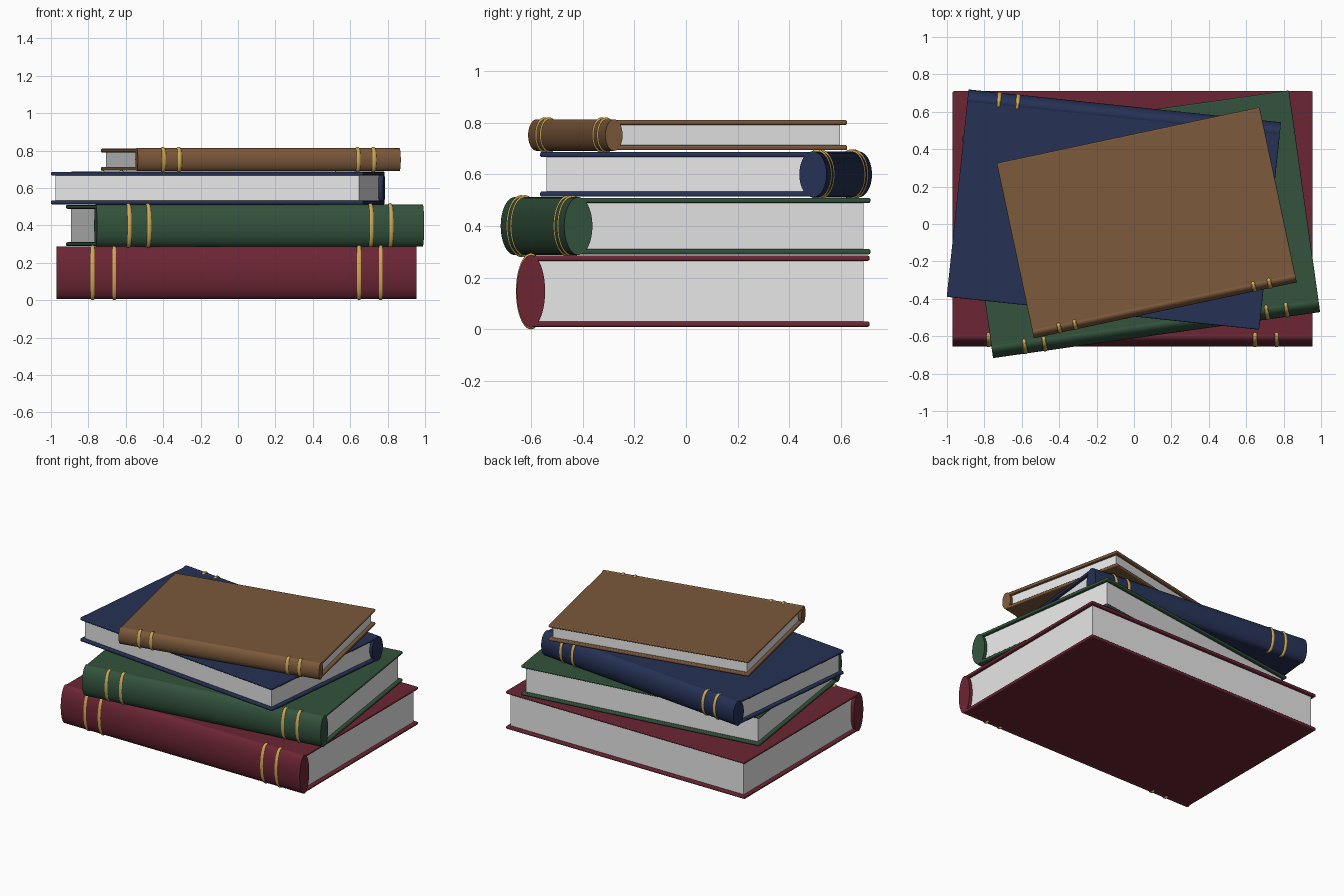
import bpy
from math import radians, pi
from mathutils import Matrix, Vector

cube = bpy.data.objects.get("Cube")
if cube:
    bpy.data.objects.remove(cube, do_unlink=True)


def material(name, rgb):
    m = bpy.data.materials.new(name)
    m.use_nodes = True
    m.diffuse_color = (*rgb, 1)
    m.node_tree.nodes["Principled BSDF"].inputs["Base Color"].default_value = (*rgb, 1)
    return m


PAPER = material("paper", (0.8, 0.8, 0.8))
GOLD = material("gold", (0.62, 0.4, 0.09))
COVER = 0.02   # cover thickness
INSET = 0.024  # how far the pages sit inside the covers


def finish(name, mat, turn, smooth=True):
    """Name and colour the active object, then turn it with its book."""
    ob = bpy.context.object
    ob.name = name
    ob.data.materials.append(mat)
    bpy.ops.object.transform_apply(location=True, rotation=True, scale=True)
    ob.data.transform(turn)
    if smooth:
        bpy.ops.object.shade_smooth_by_angle(angle=radians(35))
    return ob


def box(name, mat, turn, lo, hi, bevel=0):
    lo, hi = Vector(lo), Vector(hi)
    bpy.ops.mesh.primitive_cube_add(size=1, location=(lo + hi) / 2)
    bpy.context.object.scale = hi - lo
    ob = finish(name, mat, turn, smooth=False)
    if bevel:
        mod = ob.modifiers.new("rounded_edges", "BEVEL")
        mod.width = bevel
        mod.segments = 3


def book(name, mat, angle, x_mid, length, y_spine, y_edge, spine_depth, z0, z1):
    turn = Matrix.Rotation(radians(angle), 4, "Z")
    x0, x1 = x_mid - length / 2, x_mid + length / 2
    ya, yb = sorted((y_spine, y_edge))
    inset = INSET if y_edge > y_spine else -INSET
    pa, pb = sorted((y_spine, y_edge - inset))
    z_mid = (z0 + z1) / 2
    spine_h = (z1 - z0) / 2 + 0.0025

    # covers and page block
    box(name + "_bottom_cover", mat, turn, (x0, ya, z0), (x1, yb, z0 + COVER), 0.007)
    box(name + "_top_cover", mat, turn, (x0, ya, z1 - COVER), (x1, yb, z1), 0.007)
    box(name + "_pages", PAPER, turn, (x0 + INSET, pa, z0 + COVER - 0.002),
        (x1 - INSET, pb, z1 - COVER + 0.002))

    # oval spine
    bpy.ops.mesh.primitive_cylinder_add(vertices=48, radius=1, depth=length,
                                        location=(x_mid, y_spine, z_mid),
                                        rotation=(0, pi / 2, 0))
    bpy.context.object.scale = (spine_h, spine_depth, 1)
    finish(name + "_spine", mat, turn)

    # raised gold bands
    for i, f in enumerate((-0.4, -0.34, 0.34, 0.4)):
        bpy.ops.mesh.primitive_torus_add(major_radius=spine_h - 0.0035, minor_radius=0.011,
                                         major_segments=48, minor_segments=10,
                                         location=(x_mid + f * length, y_spine, z_mid),
                                         rotation=(0, pi / 2, 0))
        bpy.context.object.scale = (1, spine_depth / spine_h, 1)
        finish(f"{name}_band_{i + 1}", GOLD, turn)


# the stack, from the bottom up
book("red_book", material("dark red", (0.15, 0.019, 0.034)),
     0, -0.007, 1.925, -0.6, 0.71, 0.055, 0.01, 0.285)
book("green_book", material("dark green", (0.033, 0.087, 0.046)),
     8, 0.037, 1.766, -0.55, 0.592, 0.055, 0.29, 0.509)
book("blue_book", material("navy blue", (0.019, 0.031, 0.091)),
     -6, -0.115, 1.68, 0.57, -0.492, 0.053, 0.513, 0.686)
book("brown_book", material("brown", (0.2, 0.1, 0.043)),
     12, 0.068, 1.437, -0.452, 0.471, 0.034, 0.693, 0.81)
